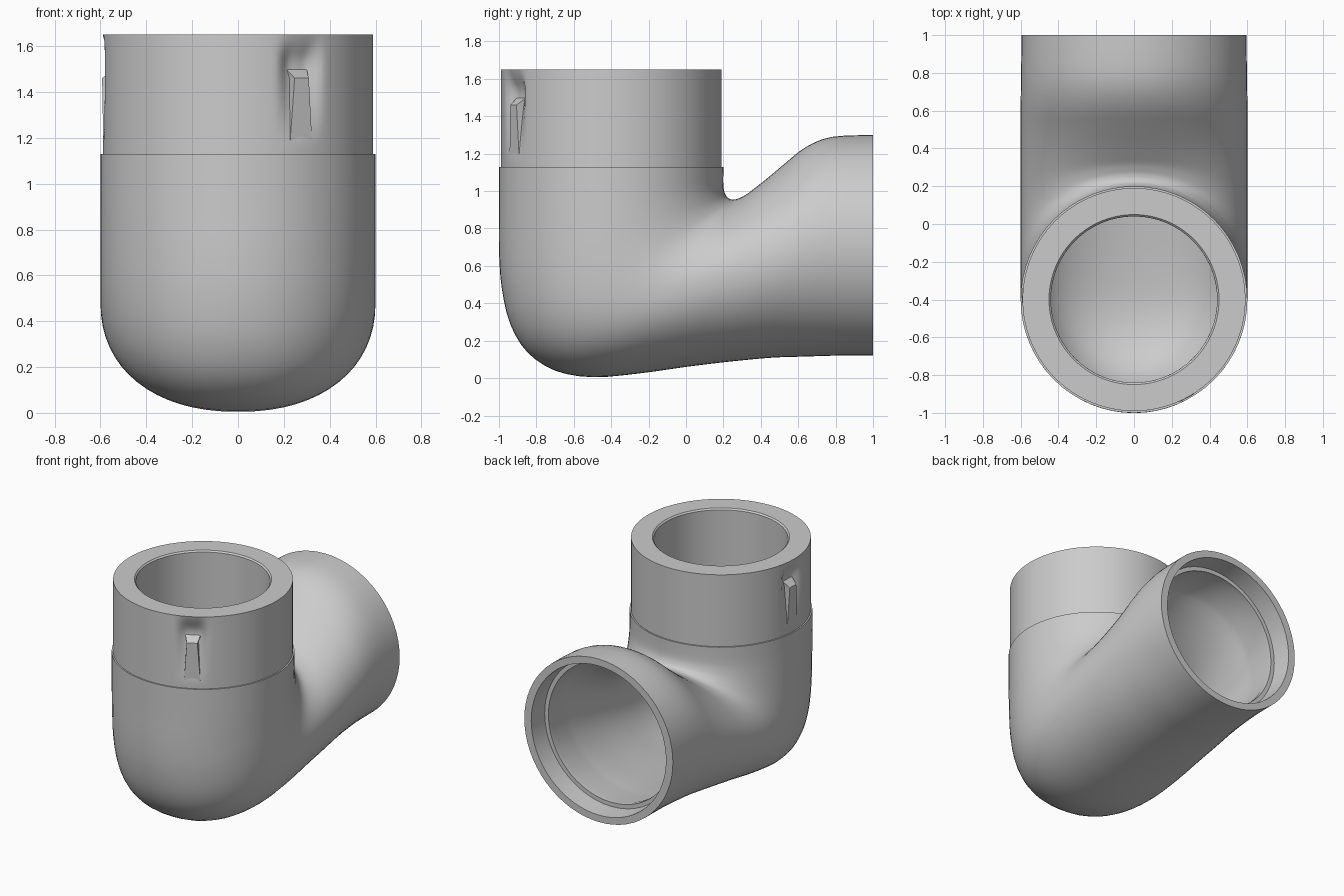
import bpy, bmesh, math
from mathutils import Vector

if "Cube" in bpy.data.objects:
    bpy.data.objects.remove(bpy.data.objects["Cube"])

N = 64
CY = -0.4          # axis of the upright pipe


def finish(name, bm, angle=35):
    bmesh.ops.recalc_face_normals(bm, faces=bm.faces)
    me = bpy.data.meshes.new(name)
    bm.to_mesh(me)
    bm.free()
    ob = bpy.data.objects.new(name, me)
    bpy.context.collection.objects.link(ob)
    bpy.ops.object.select_all(action='DESELECT')
    ob.select_set(True)
    bpy.context.view_layer.objects.active = ob
    bpy.ops.object.shade_smooth_by_angle(angle=math.radians(angle))
    return ob


def loft(name, rings, angle=35):
    """Skin a closed loop of rings (last joins first)."""
    bm = bmesh.new()
    vs = [[bm.verts.new(p) for p in r] for r in rings]
    for a, b in zip(vs, vs[1:] + vs[:1]):
        n = len(a)
        for i in range(n):
            j = (i + 1) % n
            bm.faces.new((a[i], a[j], b[j], b[i]))
    return finish(name, bm, angle)


def section(s, scale=1.0):
    """Oval between an inner and an outer point of the side profile."""
    iy, iz, oy, oz, w, e = s
    inner, outer = Vector((0, iy, iz)), Vector((0, oy, oz))
    c, h = (inner + outer) / 2, (inner - outer) / 2
    ring = []
    for i in range(N):
        t = 2 * math.pi * i / N
        co, si = math.cos(t), math.sin(t)
        k = e if co < 0 else 1.0
        co = math.copysign(abs(co) ** k, co)
        si = math.copysign(abs(si) ** k, si)
        ring.append(c + scale * (h * co + Vector((w * si, 0, 0))))
    return ring


def smooth(keys, steps=3):
    """Catmull-Rom interpolation of the section values."""
    out = []
    for i in range(len(keys) - 1):
        p0, p1 = keys[max(i - 1, 0)], keys[i]
        p2, p3 = keys[i + 1], keys[min(i + 2, len(keys) - 1)]
        for k in range(steps):
            t = k / steps
            out.append([0.5 * (2 * b + (c - a) * t + (2 * a - 5 * b + 4 * c - d) * t * t
                               + (3 * b - a - 3 * c + d) * t ** 3)
                        for a, b, c, d in zip(p0, p1, p2, p3)])
    return out + [list(keys[-1])]


# Elbow: inner y, inner z, outer y, outer z, half width, squareness
keys = [
    (0.20, 1.13, -1.0, 1.13, 0.6, 1), (0.20, 1.02, -1.0, 0.90, 0.6, 1),
    (0.215, 0.975, -1.0, 0.68, 0.6, 1), (0.23, 0.96, -0.985, 0.48, 0.6, 0.98),
    (0.245, 0.955, -0.94, 0.29, 0.6, 0.95), (0.255, 0.955, -0.85, 0.14, 0.6, 0.92),
    (0.27, 0.957, -0.70, 0.04, 0.6, 0.9), (0.29, 0.965, -0.50, 0.005, 0.6, 0.9),
    (0.32, 0.98, -0.25, 0.025, 0.6, 0.92), (0.36, 1.01, 0.0, 0.06, 0.6, 0.95),
    (0.43, 1.065, 0.25, 0.09, 0.6, 0.97), (0.52, 1.14, 0.47, 0.11, 0.6, 1),
    (0.64, 1.235, 0.63, 0.115, 0.6, 1), (0.78, 1.29, 0.79, 0.12, 0.598, 1),
    (1.0, 1.30, 1.0, 0.12, 0.595, 1),
]
secs = smooth(keys)


def back_ring(y, r):
    return section((y, 0.71 + r, y, 0.71 - r, r, 1))


cavity = [section(s, 0.88) for s in reversed(secs[3:-6])]
rings = [section((CY + 0.44, 1.13, CY - 0.44, 1.13, 0.44, 1))]
rings += [section(s) for s in secs]
rings += [back_ring(1.0, 0.54), back_ring(0.86, 0.53), back_ring(0.86, 0.50), back_ring(0.82, 0.50)]
rings += cavity
loft("elbow_pipe", rings)

# Collar with two dented notches, each with a tapering ridge below
notches = [math.radians(-62), math.radians(178)]
M = 180


def dent(a, z):
    d = 0.0
    for n in notches:
        da = abs((a - n + math.pi) % (2 * math.pi) - math.pi) * 0.59
        wide = max(0.0, 1 - max(0.0, da - 0.05) / 0.06)
        tall = min(max((1.64 - z) / 0.10, 0), max((z - 1.18) / 0.32, 0), 1)
        d = max(d, 0.045 * wide * tall)
    return d


def collar_ring(r, z, dented=False):
    ring = []
    for i in range(M):
        a = 2 * math.pi * i / M
        q = r - (dent(a, z) if dented else 0)
        ring.append((q * math.cos(a), CY + q * math.sin(a), z))
    return ring


outer = [collar_ring(0.59, 1.125 + 0.525 * i / 21, True) for i in range(22)]
loft("collar", outer + [collar_ring(0.45, 1.65), collar_ring(0.44, 1.64), collar_ring(0.44, 1.125)])

# Ridges standing in the notches
for k, a in enumerate(notches):
    out, side = Vector((math.cos(a), math.sin(a), 0)), Vector((-math.sin(a), math.cos(a), 0))
    bm = bmesh.new()
    layers = []
    for z, w, r in ((1.17, 0.055, 0.586), (1.46, 0.035, 0.592), (1.51, 0.055, 0.53)):
        layers.append([bm.verts.new(Vector((0, CY, z)) + side * s * w * f + out * q)
                       for s, f, q in ((-1, 1.2, 0.5), (-1, 1, r), (1, 1, r), (1, 1.2, 0.5))])
    for lo, hi in zip(layers, layers[1:]):
        for i in range(4):
            j = (i + 1) % 4
            bm.faces.new((lo[i], lo[j], hi[j], hi[i]))
    bm.faces.new(layers[0])
    bm.faces.new(layers[-1])
    finish("notch_ridge_%d" % (k + 1), bm, 30)
